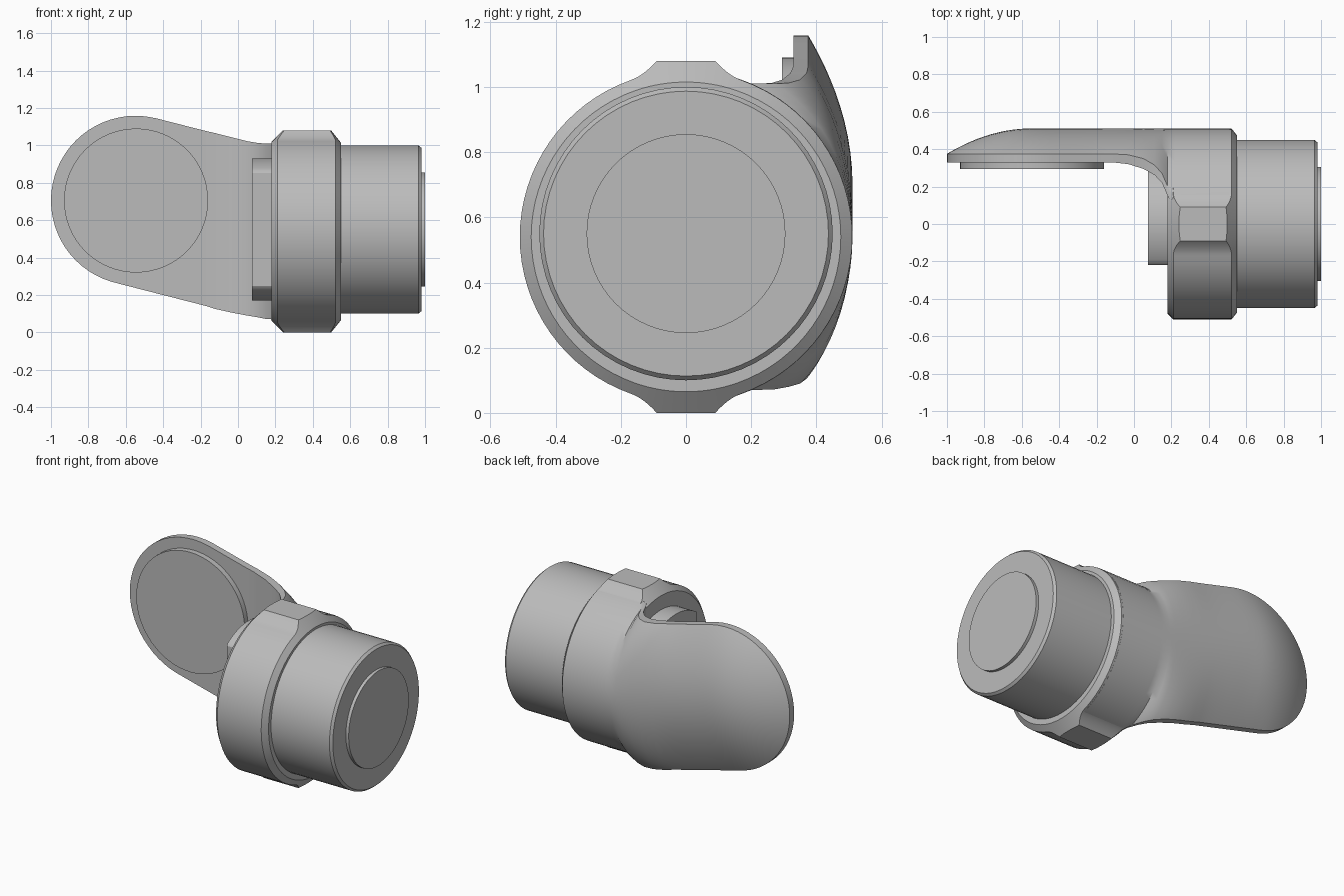
import bpy, bmesh
from math import sin, cos, pi, sqrt, radians

cube = bpy.data.objects.get("Cube")
if cube:
    bpy.data.objects.remove(cube)

grey = bpy.data.materials.new("light grey")
grey.use_nodes = True
grey.diffuse_color = (0.5, 0.5, 0.5, 1)
grey.node_tree.nodes["Principled BSDF"].inputs["Base Color"].default_value = (0.5, 0.5, 0.5, 1)


def loft(name, loops, angle=30):
    """Skin a list of equal-length closed loops and cap both ends."""
    bm = bmesh.new()
    rows = [[bm.verts.new(p) for p in loop] for loop in loops]
    n = len(rows[0])
    for a, b in zip(rows, rows[1:]):
        for i in range(n):
            j = (i + 1) % n
            bm.faces.new((a[i], a[j], b[j], b[i]))
    bm.faces.new(rows[0])
    bm.faces.new(rows[-1])
    bmesh.ops.remove_doubles(bm, verts=bm.verts, dist=0.0005)
    bmesh.ops.recalc_face_normals(bm, faces=bm.faces)
    mesh = bpy.data.meshes.new(name)
    bm.to_mesh(mesh)
    bm.free()
    obj = bpy.data.objects.new(name, mesh)
    bpy.context.collection.objects.link(obj)
    mesh.materials.append(grey)
    bpy.ops.object.select_all(action="DESELECT")
    obj.select_set(True)
    bpy.context.view_layer.objects.active = obj
    bpy.ops.object.shade_smooth_by_angle(angle=radians(angle))
    return obj


def turned(name, profile, z, seg=64, y_min=-9):
    """Turn (x, radius) pairs about the x axis, flattened in front at y_min."""
    angles = [2 * pi * i / seg for i in range(seg)]
    return loft(name, [[(x, max(r * sin(a), y_min), z + r * cos(a)) for a in angles]
                       for x, r in profile])


# Cap, its end disc and the flattened inner boss
turned("cap", [(0.45, 0.45), (0.965, 0.45), (0.98, 0.437)], 0.55)
turned("end_disc", [(0.95, 0.305), (1.0, 0.305)], 0.55)
turned("inner_boss", [(0.075, 0.38), (0.25, 0.38)], 0.55, 96, -0.22)

# Collar with a flat tab above and below, chamfered by cones
AXIS_Z, TAB, BLEND = 0.54, 0.165, 0.175


def collar_radius(a):
    t = abs((a + pi / 2) % pi - pi / 2)
    if t <= TAB + 1e-6:
        return 0.54 / cos(t)
    s = min((t - TAB) / BLEND, 1)
    return 0.51 + 0.037 * (1 - s) ** 2


quarter = [TAB * i / 4 for i in range(5)] + [TAB + BLEND * i / 6 for i in range(1, 7)]
rest = pi / 2 - TAB - BLEND
quarter += [TAB + BLEND + rest * i / 16 for i in range(1, 17)]
half = quarter + [pi - a for a in quarter[-2::-1]]
angles = half + [2 * pi - a for a in half[-2:0:-1]]


def collar_loop(x_of, r_of):
    return [(x_of(r_of(a)), r_of(a) * sin(a), AXIS_Z + r_of(a) * cos(a)) for a in angles]


loft("collar", [
    collar_loop(lambda r: 0.18, lambda a: 0.48),
    collar_loop(lambda r: 0.18 + (r - 0.48), collar_radius),
    collar_loop(lambda r: 0.55 - (r - 0.475) * 0.8, collar_radius),
    collar_loop(lambda r: 0.55, lambda a: 0.475)], 25)

# Arm: domed plate that bends into the collar
CX, CZ, R, SLOPE = -0.547, 0.705, 0.453, 0.256
TILT = R / sqrt(1 + SLOPE ** 2)
# x, front y, edge y, top z, bottom z
BEND = [(-0.12, 0.33, 0.375, 1.065, 0.125), (-0.03, 0.32, 0.37, 1.042, 0.105),
        (0.05, 0.295, 0.35, 1.022, 0.09), (0.11, 0.262, 0.315, 1.012, 0.08),
        (0.15, 0.22, 0.27, 1.01, 0.072), (0.18, 0.15, 0.2, 1.01, 0.07),
        (0.22, 0.08, 0.12, 1.037, 0.043), (0.51, 0.08, 0.12, 1.037, 0.043)]


def plate_edge(x, side):
    """Height of the rounded outline: side 1 is the top, -1 the bottom."""
    tangent = CX + side * SLOPE * TILT
    if x <= tangent:
        return CZ + side * sqrt(max(R * R - (x - CX) ** 2, 0))
    return CZ + side * TILT - SLOPE * (x - tangent)


def arm_loop(x, front, edge, top, bottom, n=28):
    mid, h = (top + bottom) / 2, (top - bottom) / 2
    crown = 0.511 - 0.136 * (max(CX - x, 0) / R) ** 2
    w = min(max((x + 0.3) / 0.5, 0), 1)
    w = w * w * (3 - 2 * w)
    r = 0.511
    e = sqrt(r * r - h * h) if h < r else 0
    vs = [-cos(pi * i / n) for i in range(n + 1)]
    loop = []
    for v in vs:
        arc = (sqrt(r * r - (h * v) ** 2) - e) / (r - e) if w > 0 else 0
        dome = (1 - w) * (1 - v * v) + w * arc
        loop.append((x, edge + (crown - edge) * dome, mid + h * v))
    return loop + [(x, front, mid + h * v) for v in reversed(vs)]


xs = [CX - R * cos(pi / 2 * i / 16) for i in range(17)]
xs += [CX + (BEND[0][0] - CX) * i / 8 for i in range(1, 8)]
sections = [(x, 0.33, 0.375, plate_edge(x, 1), plate_edge(x, -1)) for x in xs] + BEND
loft("arm", [arm_loop(*s) for s in sections], 35)

# Round pad on the front of the plate
pad = turned("pad", [(-0.02, 0.385), (0.02, 0.385)], 0)
pad.rotation_euler = (0, 0, pi / 2)
pad.location = (-0.545, 0.315, 0.705)
